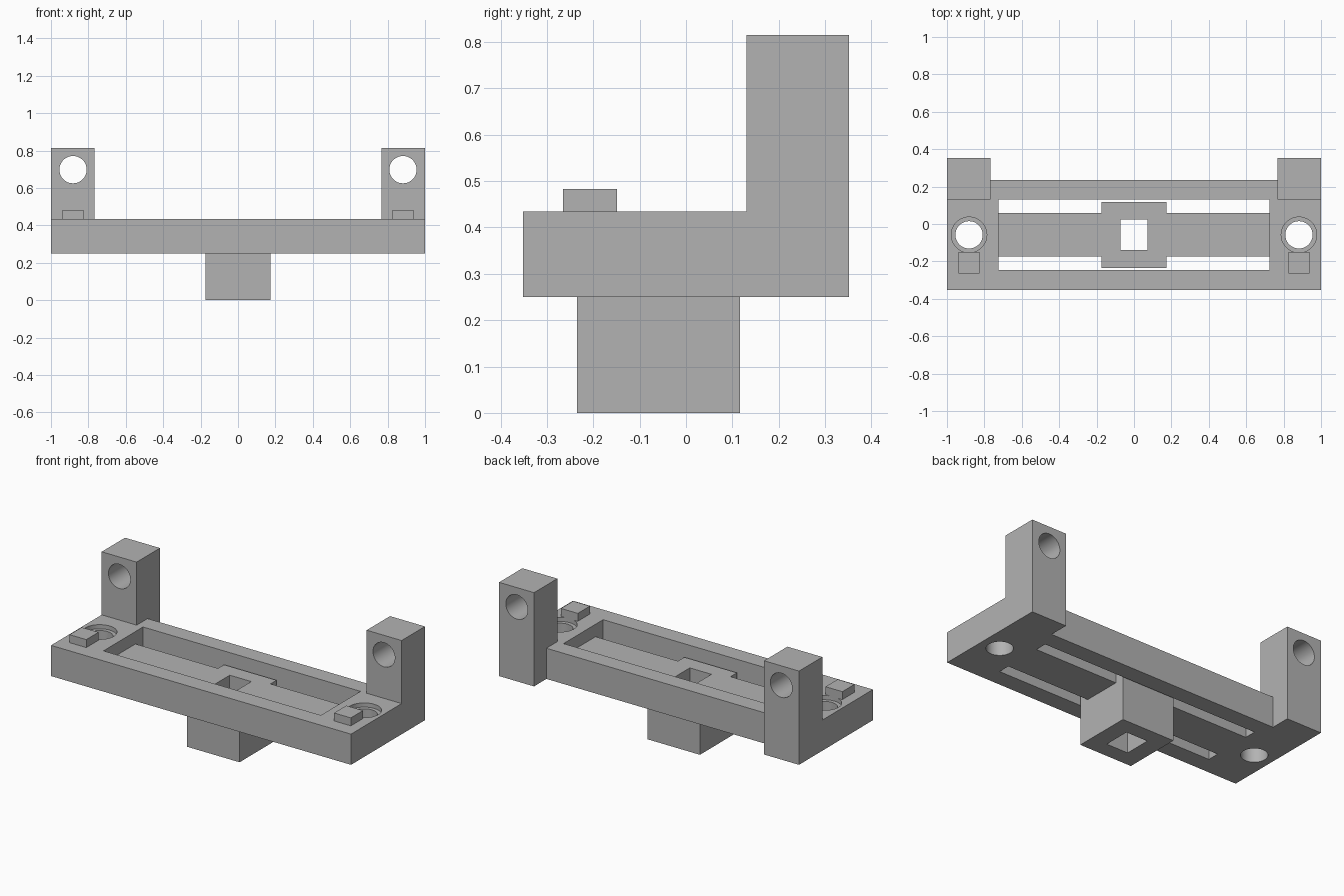
import bpy
from mathutils import Vector

default = bpy.data.objects.get("Cube")
if default:
    bpy.data.objects.remove(default, do_unlink=True)

grey = bpy.data.materials.new("plain_grey")
grey.use_nodes = True
grey.diffuse_color = (0.45, 0.45, 0.45, 1)
grey.node_tree.nodes["Principled BSDF"].inputs["Base Color"].default_value = (0.45, 0.45, 0.45, 1)


def finish(name):
    obj = bpy.context.object
    obj.name = name
    obj.data.materials.append(grey)
    return obj


def box(name, low, high):
    low, high = Vector(low), Vector(high)
    bpy.ops.mesh.primitive_cube_add(size=1, location=(low + high) / 2)
    obj = finish(name)
    obj.scale = high - low
    bpy.ops.object.transform_apply(location=True, rotation=True, scale=True)
    return obj


def cylinder(name, centre, radius, depth, tilt=0):
    bpy.ops.mesh.primitive_cylinder_add(vertices=48, radius=radius, depth=depth,
                                        location=centre, rotation=(tilt, 0, 0))
    obj = finish(name)
    bpy.ops.object.transform_apply(location=True, rotation=True, scale=True)
    return obj


def combine(target, other, operation):
    """Apply a boolean and discard the second shape."""
    mod = target.modifiers.new("combine", 'BOOLEAN')
    mod.operation, mod.solver, mod.object = operation, 'EXACT', other
    bpy.ops.object.select_all(action='DESELECT')
    bpy.context.view_layer.objects.active = target
    target.select_set(True)
    bpy.ops.object.modifier_apply(modifier=mod.name)
    bpy.data.objects.remove(other, do_unlink=True)


BASE, TOP, DECK = 0.25, 0.435, 0.36
HOLE_X, HOLE_Y, HOLE_R = 0.882, -0.058, 0.073

# Rectangular base frame with a shallow pocket and two long slots
frame = box("bracket_frame", (-1, -0.352, BASE), (1, 0.234, TOP))
combine(frame, box("pocket", (-0.725, -0.246, DECK), (0.725, 0.131, 1)), 'DIFFERENCE')
for y0, y1 in ((-0.246, -0.174), (0.059, 0.131)):
    combine(frame, box("slot", (-0.725, y0, 0), (0.725, y1, 1)), 'DIFFERENCE')

# Central post with a square hole through it
combine(frame, box("post", (-0.175, -0.235, 0), (0.175, 0.117, DECK)), 'UNION')
combine(frame, box("post_hole", (-0.072, -0.139, -0.1), (0.072, 0.024, 1)), 'DIFFERENCE')

# Rear uprights, their bores, and the counterbored holes at each end
for side in (-1, 1):
    xs = sorted((side * 0.767, side))
    combine(frame, box("upright", (xs[0], 0.13, BASE), (xs[1], 0.352, 0.815)), 'UNION')
    combine(frame, cylinder("bore", (side * HOLE_X, 0.24, 0.698), HOLE_R, 0.5, 1.570796), 'DIFFERENCE')
    combine(frame, cylinder("bolt_hole", (side * HOLE_X, HOLE_Y, 0.35), HOLE_R, 0.6), 'DIFFERENCE')
    combine(frame, cylinder("counterbore", (side * HOLE_X, HOLE_Y, TOP), 0.095, 0.05), 'DIFFERENCE')

# Small locating blocks in front of the bolt holes
for side, label in ((-1, "right"), (1, "left")):
    x = side * HOLE_X
    box(label + "_locating_block", (x - 0.056, -0.265, TOP - 0.01), (x + 0.056, -0.149, 0.483))

# Smooth the bores and keep the box edges crisp
bpy.ops.object.select_all(action='DESELECT')
bpy.context.view_layer.objects.active = frame
frame.select_set(True)
bpy.ops.object.shade_smooth_by_angle(angle=0.52)
